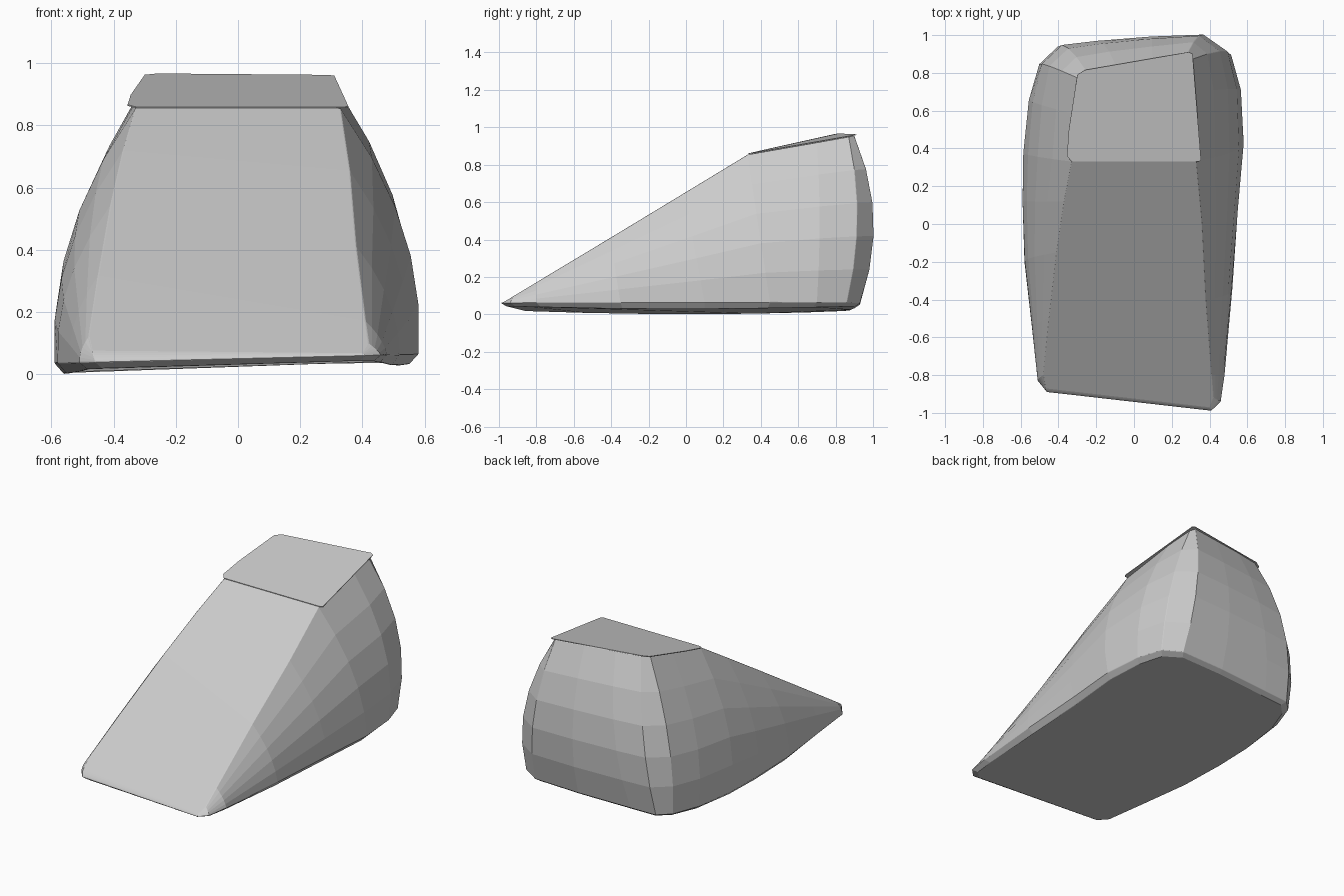
import bpy
import bmesh
from mathutils import Vector

old = bpy.data.objects.get("Cube")
if old:
    bpy.data.objects.remove(old, do_unlink=True)

grey = bpy.data.materials.new("plain_grey")
grey.use_nodes = True
colour = (0.6, 0.6, 0.6, 1)
grey.diffuse_color = colour
grey.node_tree.nodes["Principled BSDF"].inputs["Base Color"].default_value = colour

# Upright columns around the body: base x, y and rim x, y
COLUMNS = [
    (-.46, -.89, -.47, -.87), (-.51, -.83, -.48, -.8), (-.54, -.55, -.45, -.5),
    (-.58, -.2, -.41, -.15), (-.59, .12, -.37, .12), (-.585, .38, -.34, .33),
    (-.55, .66, -.32, .58), (-.49, .83, -.3, .77), (-.42, .9, -.26, .81),
    (-.25, .91, -.1, .84), (.1, .93, .1, .87), (.4, .93, .29, .9),
    (.51, .86, .31, .87), (.56, .7, .33, .7), (.58, .45, .34, .33),
    (.55, .1, .36, 0), (.52, -.35, .38, -.4), (.48, -.8, .41, -.8),
    (.46, -.94, .42, -.92), (.41, -.99, .4, -.97),
]
COUNT = len(COLUMNS)
ROWS = 6
LEFT_TOP = 5      # columns where the slope meets the top
RIGHT_TOP = 14
BREAK_Y, BREAK_Z = .33, .86


def rim_height(x, y):
    """Height of the front slope or of the gently rising top."""
    rise = .625 - .05 * x if y < BREAK_Y else .2 - .08 * x
    return BREAK_Z + (y - BREAK_Y) * rise


def make_object(name, bm):
    bmesh.ops.recalc_face_normals(bm, faces=bm.faces[:])
    mesh = bpy.data.meshes.new(name)
    bm.to_mesh(mesh)
    bm.free()
    mesh.materials.append(grey)
    obj = bpy.data.objects.new(name, mesh)
    bpy.context.collection.objects.link(obj)
    return obj


def column_points(i):
    """Points from the underside up a bulging column to the rim."""
    bx, by, tx, ty = COLUMNS[i]
    if LEFT_TOP <= i <= RIGHT_TOP:
        tx *= .97
    base = Vector((bx, by, .05 + .025 * bx))
    rim = Vector((tx, ty, rim_height(tx, ty) - .006))
    before, after = COLUMNS[i - 1], COLUMNS[(i + 1) % COUNT]
    out = Vector((before[1] - after[1], after[0] - before[0], 0)).normalized()
    bulge = .1 * (rim.z - base.z)
    ux, uy = bx * .95, by * .97
    points = [Vector((ux, uy, .015 + .025 * ux + .02 * uy * uy))]
    for row in range(ROWS):
        t = row / (ROWS - 1)
        points.append(base.lerp(rim, t) + out * bulge * 4 * t * (1 - t))
    return points


# Wedge body: curved wall, front slope, top and underside
bm = bmesh.new()
grid = [[bm.verts.new(p) for p in column_points(i)] for i in range(COUNT)]
for i in range(COUNT):
    a, b = grid[i], grid[(i + 1) % COUNT]
    for row in range(ROWS):
        bm.faces.new((a[row], b[row], b[row + 1], a[row + 1]))
for i in range(LEFT_TOP):
    j = COUNT - 1 - i
    bm.faces.new((grid[i][-1], grid[i + 1][-1], grid[j - 1][-1], grid[j][-1]))
bm.faces.new([grid[i][-1] for i in range(LEFT_TOP, RIGHT_TOP + 1)])
bm.faces.new([column[0] for column in grid])
body = make_object("wedge_body", bm)
bevel = body.modifiers.new("soft_edges", "BEVEL")
bevel.width = .02
bevel.segments = 2
bevel.limit_method = "ANGLE"
bevel.angle_limit = .7

# Thin overhanging top plate with clipped corners
outline = [(-.33, .33), (-.355, .36), (-.345, .5), (-.3, .79), (-.26, .815),
           (.29, .91), (.31, .9), (.355, .34), (.345, .33)]
bm = bmesh.new()
bm.faces.new([bm.verts.new((x, y, rim_height(x, y))) for x, y in outline])
plate = make_object("top_plate", bm)
solid = plate.modifiers.new("thickness", "SOLIDIFY")
solid.thickness = .004
